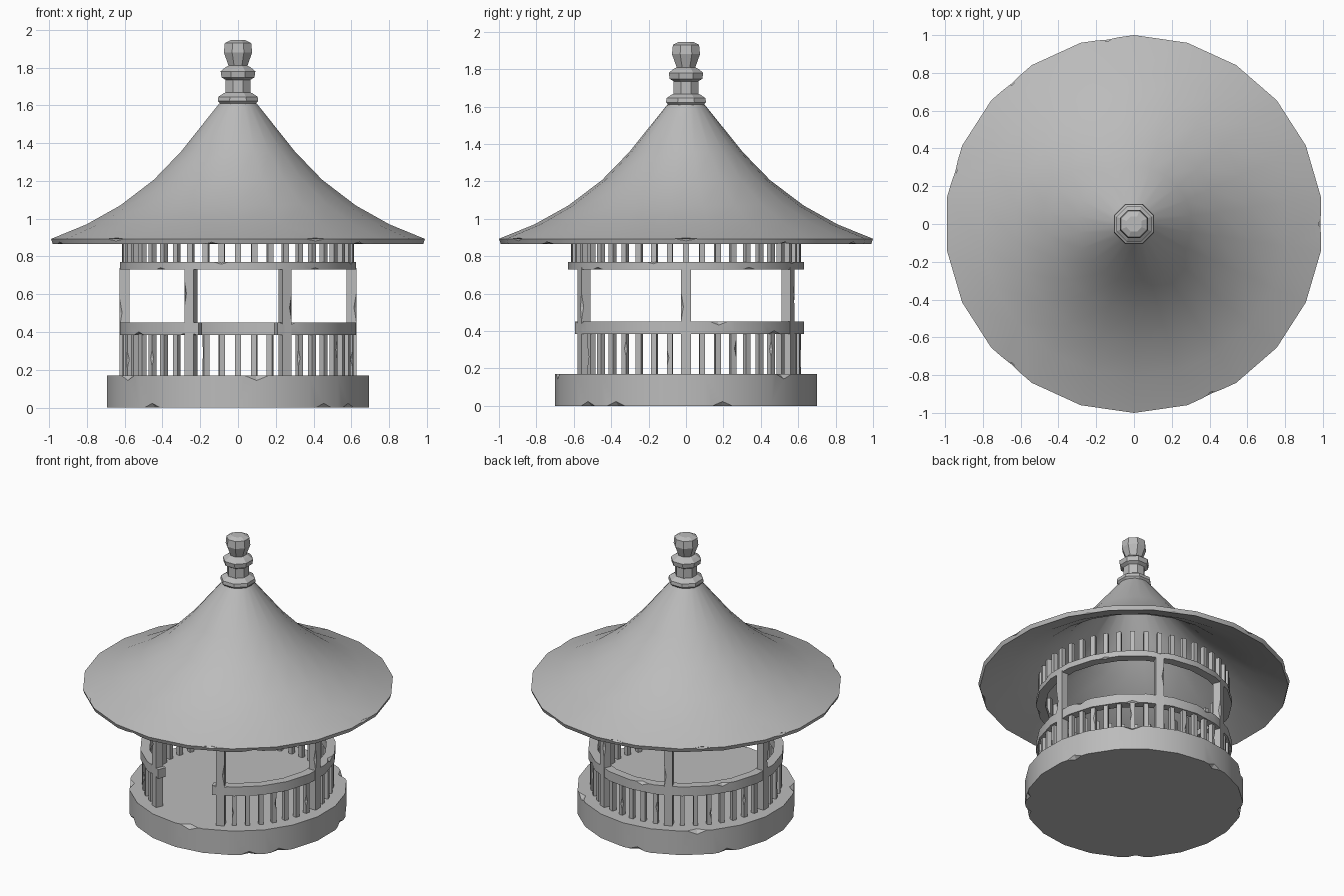
import bpy, bmesh, math, random
from mathutils import Matrix, Vector

cube = bpy.data.objects.get("Cube")
if cube:
    bpy.data.objects.remove(cube, do_unlink=True)
random.seed(4)

SIDES = 22
STEP = math.tau / SIDES
FRONT = -math.pi / 2

stone = bpy.data.materials.new("plain grey")
stone.use_nodes = True
GREY = (0.5, 0.5, 0.5, 1)
stone.diffuse_color = GREY
stone.node_tree.nodes["Principled BSDF"].inputs["Base Color"].default_value = GREY


def finish(name, bm):
    bmesh.ops.recalc_face_normals(bm, faces=bm.faces[:])
    mesh = bpy.data.meshes.new(name)
    bm.to_mesh(mesh)
    bm.free()
    mesh.materials.append(stone)
    obj = bpy.data.objects.new(name, mesh)
    bpy.context.collection.objects.link(obj)
    return obj


def select(obj):
    bpy.ops.object.select_all(action='DESELECT')
    obj.select_set(True)
    bpy.context.view_layer.objects.active = obj


def smooth(obj):
    select(obj)
    bpy.ops.object.shade_smooth_by_angle(angle=math.radians(30))


def sweep(name, profile, angles, ring=True, loop=False):
    """Turn a (radius, z) profile through the angles; loop closes the profile."""
    bm = bmesh.new()
    rows = [[bm.verts.new((r * math.cos(a), r * math.sin(a), z)) for r, z in profile]
            for a in angles]
    n, m = len(rows), len(profile)
    for i in range(n if ring else n - 1):
        a, b = rows[i], rows[(i + 1) % n]
        for j in range(m if loop else m - 1):
            k = (j + 1) % m
            bm.faces.new((a[j], b[j], b[k], a[k]))
    if not loop:
        bm.faces.new([row[0] for row in rows])
        bm.faces.new([row[-1] for row in rows])
    elif not ring:
        bm.faces.new(rows[0])
        bm.faces.new(rows[-1])
    return finish(name, bm)


def bars(name, angles, width, bottom, top, radius=0.6):
    """Upright square bars standing on a circle."""
    bm = bmesh.new()
    for a in angles:
        place = (Matrix.Rotation(a, 4, 'Z')
                 @ Matrix.Translation((radius, 0, (bottom + top) / 2))
                 @ Matrix.Diagonal((width, width, top - bottom, 1)))
        bmesh.ops.create_cube(bm, size=1, matrix=place)
    return finish(name, bm)


def chip(obj, spots, size):
    """Cut worn nicks: spots are (angle, radius, z, sideways), size is radial, tangent, z."""
    bm = bmesh.new()
    for a, r, z, side in spots:
        place = (Matrix.Rotation(a, 4, 'Z') @ Matrix.Translation((r, side, z))
                 @ Matrix.Diagonal((*size, 1)))
        bmesh.ops.create_uvsphere(bm, u_segments=4, v_segments=2, radius=1, matrix=place)
    cutter = finish("nick_cutter", bm)
    cutter.hide_render = True
    mod = obj.modifiers.new("nicks", 'BOOLEAN')
    mod.operation = 'DIFFERENCE'
    mod.solver = 'EXACT'
    mod.object = cutter
    select(obj)
    bpy.ops.object.modifier_apply(modifier=mod.name)
    bpy.data.objects.remove(cutter, do_unlink=True)


def facets(*indices):
    """Angles of facet middles, counted round from the right-hand side."""
    return [i * STEP for i in indices]


full = [FRONT + i * STEP for i in range(SIDES)]

# Round base
base = sweep("base", [(0.7, 0), (0.7, 0.17)], full)
chip(base, [(a, 0.695, 0, 0) for a in facets(-3, -8, 1, 9, 6, -2)], (0.025, 0.06, 0.025))
chip(base, [(a, 0.695, 0.17, 0) for a in facets(-5, -9, 3, 8)], (0.03, 0.07, 0.028))

# Six posts
post_angles = facets(0, 4, 7, 11, 15, 18)
posts = bars("posts", post_angles, 0.053, 0.165, 0.74)
chip(posts, [(a, 0.627, 0.55 + random.uniform(-0.05, 0.08), random.choice((-1, 1)) * 0.027)
             for a in post_angles], (0.014, 0.014, 0.08))

# Lower balusters leave the doorway open; the upper row runs all round
slots = [FRONT + i * STEP / 2 for i in range(44)]
free = [a for i, a in enumerate(slots)
        if min(abs(math.remainder(a - p, math.tau)) for p in post_angles) > 0.01]
fence = [a for a in free if abs(math.remainder(a - FRONT, math.tau)) > 3.2 * STEP / 2]
lower = bars("lower_balusters", fence, 0.03, 0.165, 0.39)
chip(lower, [(a, 0.616, 0.28 + random.uniform(-0.04, 0.04), random.choice((-1, 1)) * 0.015)
             for a in fence[::3]], (0.012, 0.012, 0.05))
bars("upper_balusters", slots, 0.03, 0.76, 0.92)


# Handrail with a gap at the doorway, and a full upper rail
def rail_profile(bottom, top):
    return [(0.57, bottom), (0.63, bottom), (0.63, top), (0.57, top)]


gap = math.radians(19.5)
path = [FRONT + gap] + full[2:-1] + [FRONT + math.tau - gap]
handrail = sweep("handrail", rail_profile(0.385, 0.45), path, ring=False, loop=True)
chip(handrail, [(a, 0.625, 0.45, 0) for a in facets(1, 6, 9, -4)], (0.02, 0.05, 0.02))
chip(handrail, [(a, 0.625, 0.385, 0) for a in facets(3, -7, 13)], (0.02, 0.05, 0.018))
upper_rail = sweep("upper_rail", rail_profile(0.73, 0.77), full, loop=True)
chip(upper_rail, [(a, 0.625, 0.77, 0) for a in facets(-1, 4, 8, -6)], (0.015, 0.04, 0.012))
chip(upper_rail, [(a, 0.625, 0.73, 0) for a in facets(2, -3, -8, 10)], (0.015, 0.04, 0.012))

# Sweeping roof shell, hollow underneath
slope = [(1.0, 0.893), (0.81, 0.97), (0.63, 1.07), (0.45, 1.206), (0.305, 1.355), (0.1, 1.61)]
under = [(0.99, 0.865)] + [(r - 0.012, z - 0.026) for r, z in slope[1:]]
roof = sweep("roof", slope + under[::-1], full, loop=True)
chip(roof, [(a, 0.99, 0.893, 0) for a in facets(0, 6, 8, 10, -8, -4)], (0.018, 0.06, 0.014))
chip(roof, [(a, 0.98, 0.865, 0) for a in facets(2, 4, -3, -6, -10)], (0.018, 0.06, 0.014))

# Eight-sided turned finial
turning = [(0.09, 1.59), (0.09, 1.605), (0.107, 1.622), (0.104, 1.645), (0.075, 1.665),
           (0.066, 1.668), (0.066, 1.735), (0.087, 1.748), (0.092, 1.78), (0.068, 1.80),
           (0.05, 1.81), (0.075, 1.88), (0.07, 1.93), (0.04, 1.945)]
widen = 1 / math.cos(math.pi / 8)
sweep("finial", [(r * widen, z) for r, z in turning],
      [(i + 0.5) * math.tau / 8 for i in range(8)])

for part in (base, handrail, upper_rail, roof):
    smooth(part)
